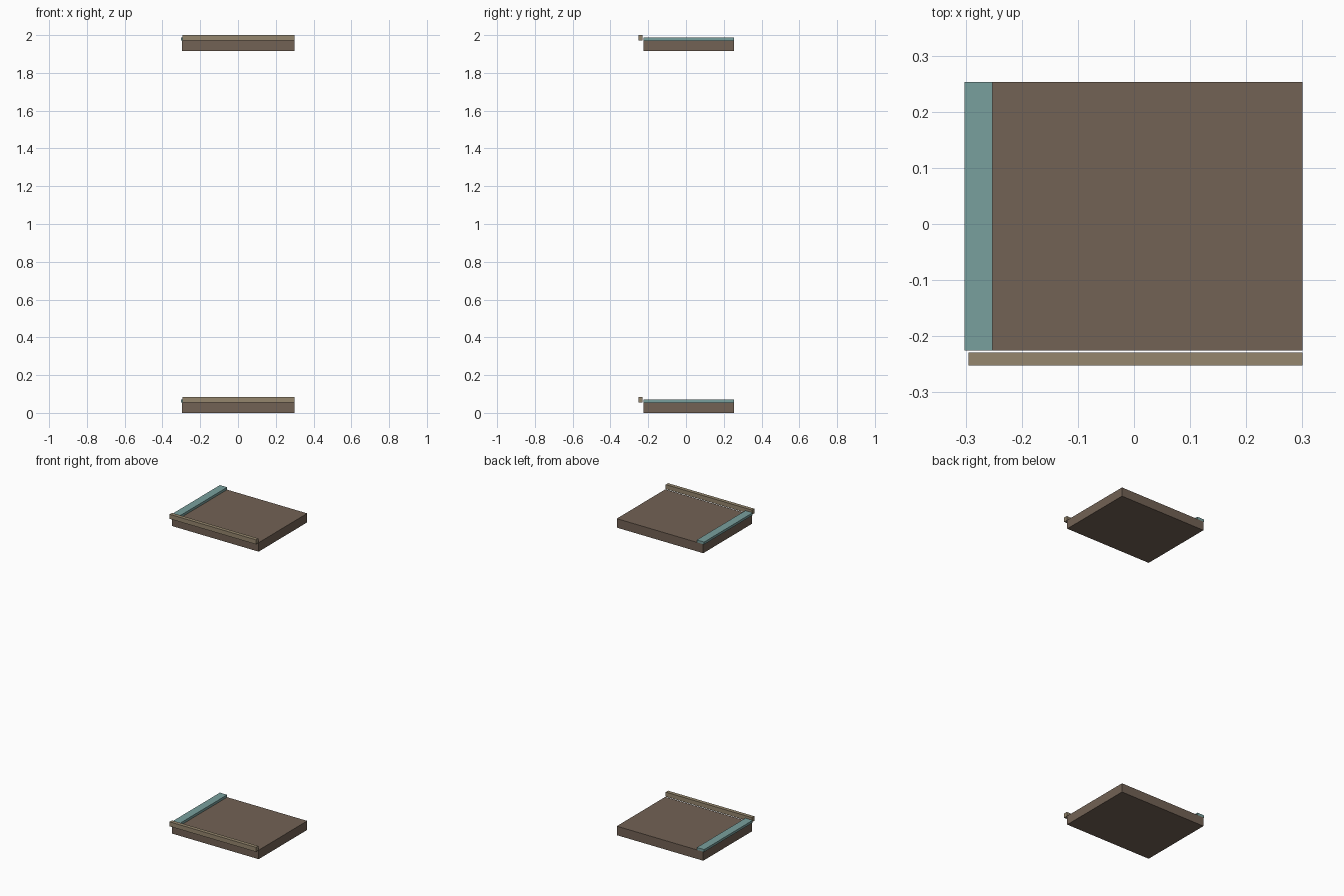
import bpy
from mathutils import Vector

if "Cube" in bpy.data.objects:
    bpy.data.objects.remove(bpy.data.objects["Cube"])


def material(name, color):
    m = bpy.data.materials.new(name)
    m.diffuse_color = (*color, 1)
    m.use_nodes = True
    m.node_tree.nodes["Principled BSDF"].inputs["Base Color"].default_value = m.diffuse_color
    return m


BROWN = material("brown", (0.17, 0.122, 0.09))
TEAL = material("teal", (0.19, 0.35, 0.34))
TAN = material("tan", (0.30, 0.24, 0.155))


def box(name, lo, hi, mat):
    lo, hi = Vector(lo), Vector(hi)
    bpy.ops.mesh.primitive_cube_add(size=1, location=(lo + hi) / 2)
    ob = bpy.context.object
    ob.name = name
    ob.scale = hi - lo
    bpy.ops.object.transform_apply(location=False, rotation=False, scale=True)
    ob.data.materials.append(mat)


# Two identical plates, one at the bottom and one at the top
for level, z in (("lower", 0.0), ("upper", 1.916)):
    # Thick slab
    box(level + "_slab", (-0.296, -0.225, z), (0.3, 0.253, z + 0.056), BROWN)
    # Flat strip along the left edge
    box(level + "_side_strip", (-0.302, -0.225, z + 0.056), (-0.252, 0.253, z + 0.071), TEAL)
    # Rail just in front of the slab
    box(level + "_front_rail", (-0.295, -0.252, z + 0.056), (0.3, -0.229, z + 0.084), TAN)
